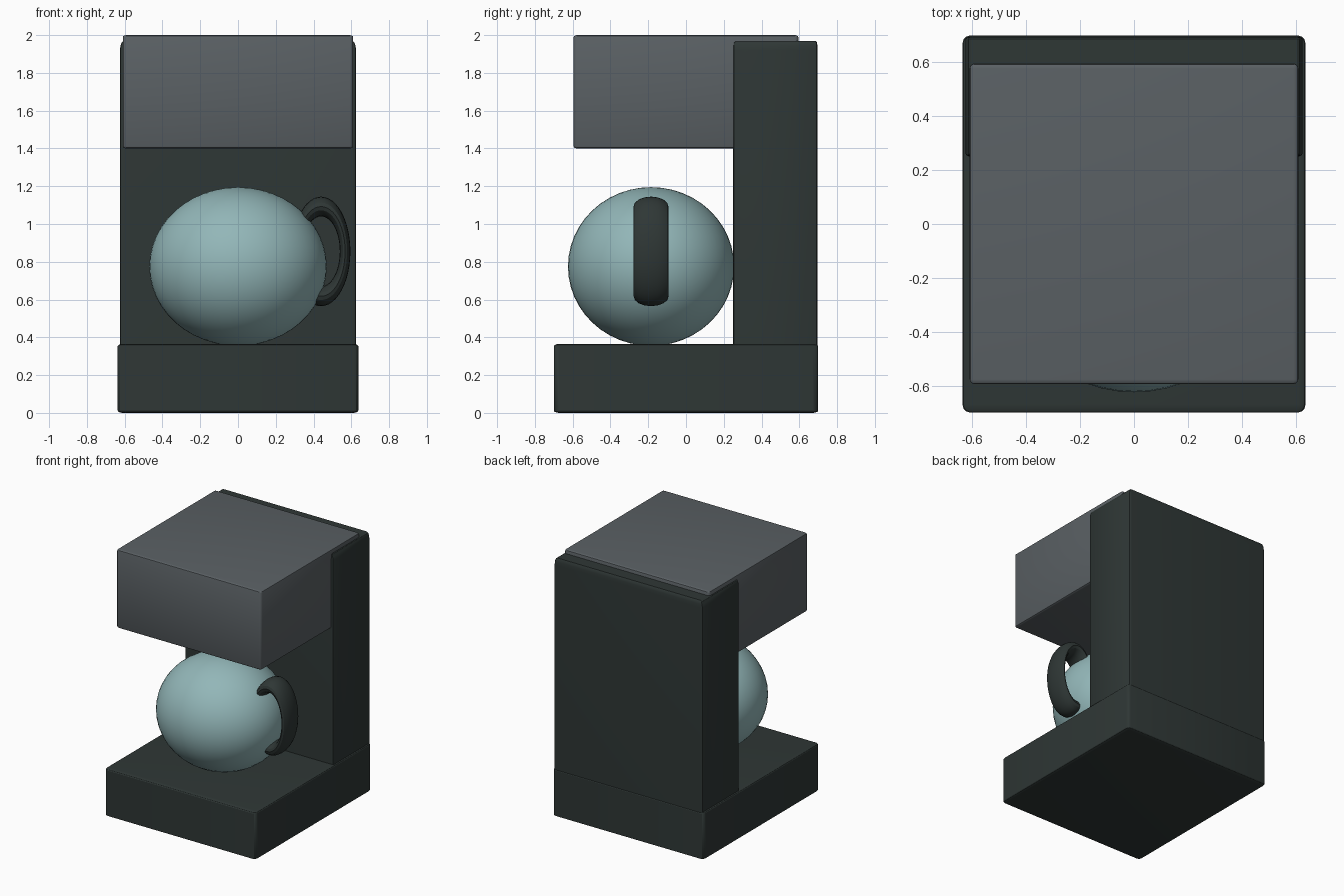
import bpy
import bmesh
from mathutils import Vector, Matrix

default = bpy.data.objects.get("Cube")
if default:
    bpy.data.objects.remove(default, do_unlink=True)


def material(name, rgb):
    mat = bpy.data.materials.new(name)
    mat.use_nodes = True
    mat.diffuse_color = (*rgb, 1)
    mat.node_tree.nodes["Principled BSDF"].inputs["Base Color"].default_value = (*rgb, 1)
    return mat


dark = material("dark plastic", (0.028, 0.038, 0.036))
grey = material("grey plastic", (0.102, 0.117, 0.127))
glass = material("pale teal glass", (0.29, 0.47, 0.48))


def finish(obj, name, mat):
    obj.name = obj.data.name = name
    obj.data.materials.append(mat)
    bpy.ops.object.select_all(action="DESELECT")
    bpy.context.view_layer.objects.active = obj
    obj.select_set(True)
    bpy.ops.object.transform_apply(location=False, rotation=False, scale=True)
    bpy.ops.object.shade_smooth_by_angle()
    return obj


def rounded_box(name, low, high, edge, mat):
    """Box between two corners, with a separate edge rounding along each axis."""
    low, high, edge = Vector(low), Vector(high), Vector(edge)
    size = [(h - l) / e for l, h, e in zip(low, high, edge)]
    bm = bmesh.new()
    bmesh.ops.create_cube(bm, size=1, matrix=Matrix.Diagonal((*size, 1)))
    bmesh.ops.bevel(bm, geom=bm.edges[:], offset=1, segments=3,
                    profile=0.5, affect="EDGES")
    mesh = bpy.data.meshes.new(name)
    bm.to_mesh(mesh)
    bm.free()
    obj = bpy.data.objects.new(name, mesh)
    bpy.context.collection.objects.link(obj)
    obj.location = (low + high) / 2
    obj.scale = edge
    return finish(obj, name, mat)


# Body: base, rear column and overhanging brewing head
rounded_box("base", (-0.637, -0.7, 0), (0.637, 0.7, 0.365), (0.027, 0.03, 0.012), dark)
rounded_box("rear_column", (-0.625, 0.25, 0.02), (0.625, 0.697, 1.97),
            (0.02, 0.01, 0.05), dark)
rounded_box("brewing_head", (-0.61, -0.595, 1.4), (0.61, 0.595, 2),
            (0.018, 0.018, 0.012), grey)

# Round jug
bpy.ops.mesh.primitive_uv_sphere_add(segments=48, ring_count=24, radius=1,
                                     location=(0, -0.185, 0.775))
jug = bpy.context.object
jug.scale = (0.47, 0.44, 0.42)
finish(jug, "jug", glass)

# Flattened ring handle on the jug's left side
bpy.ops.mesh.primitive_torus_add(major_segments=48, minor_segments=16,
                                 major_radius=0.2375, minor_radius=0.0525)
handle = bpy.context.object
handle.data.transform(Matrix.Rotation(1.5707963, 4, "X"))
handle.location = (0.44, -0.185, 0.855)
handle.scale = (0.535, 1.76, 1)
finish(handle, "jug_handle", dark)
